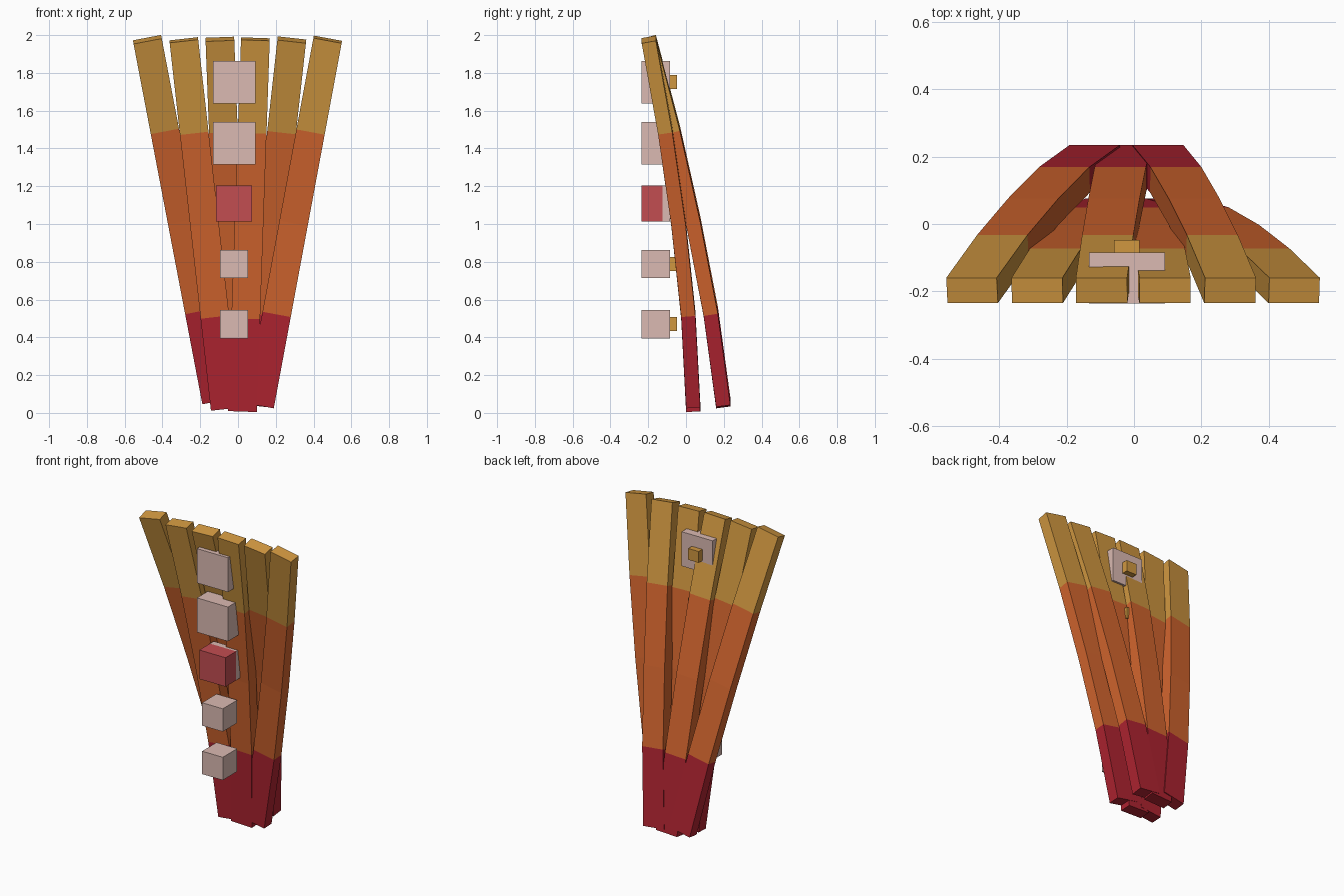
import bpy, bmesh
from mathutils import Vector

cube = bpy.data.objects.get("Cube")
if cube:
    bpy.data.objects.remove(cube, do_unlink=True)


def linear(c):
    c /= 255
    return c / 12.92 if c <= 0.04045 else ((c + 0.055) / 1.055) ** 2.4


def material(name, rgb):
    m = bpy.data.materials.new(name)
    col = [linear(c) for c in rgb] + [1]
    m.diffuse_color = col
    m.use_nodes = True
    m.node_tree.nodes["Principled BSDF"].inputs["Base Color"].default_value = col
    return m


RED = material("deep red", (174, 35, 48))
ORANGE = material("burnt orange", (210, 101, 46))
GOLD = material("gold", (208, 151, 64))
PALE = material("pale pink", (219, 186, 178))
GEM = material("rose red", (194, 77, 81))


def finish(bm, name, mats):
    bmesh.ops.recalc_face_normals(bm, faces=bm.faces)
    me = bpy.data.meshes.new(name)
    bm.to_mesh(me)
    bm.free()
    for m in mats:
        me.materials.append(m)
    ob = bpy.data.objects.new(name, me)
    bpy.context.collection.objects.link(ob)
    return ob


def box(name, mat, x, y, z):
    bm = bmesh.new()
    bmesh.ops.create_cube(bm, size=1)
    for v in bm.verts:
        v.co = [r[0] + (c + 0.5) * (r[1] - r[0]) for c, r in zip(v.co, (x, y, z))]
    return finish(bm, name, [mat])


# Curved slat: a rectangular section swept along a bent centre line
def slat(name, bottom, top, ys, width=0.152, thick=0.075):
    b, t = Vector((bottom[0], 0, bottom[1])), Vector((top[0], 0, top[1]))
    axis = (t - b).normalized()
    side = Vector((axis.z, 0, -axis.x))
    length = (t - b).length
    n = len(ys) - 1
    bm = bmesh.new()
    rings = []
    for i, y in enumerate(ys):
        lo, hi = max(i - 1, 0), min(i + 1, n)
        slope = (ys[hi] - ys[lo]) / ((hi - lo) * length / n)
        depth = Vector((0, 1, 0)) - axis * slope   # section stays square to the bend
        mid = b.lerp(t, i / n) + Vector((0, y, 0))
        rings.append([bm.verts.new(mid + side * sx * width / 2 + depth * sy * thick / 2)
                      for sx, sy in ((-1, -1), (1, -1), (1, 1), (-1, 1))])
    bm.faces.new(rings[0]).material_index = 0
    bm.faces.new(rings[-1]).material_index = 2
    # Bands: red foot, orange middle, gold tip
    for i in range(n):
        for k in range(4):
            j = (k + 1) % 4
            f = bm.faces.new((rings[i][k], rings[i][j], rings[i + 1][j], rings[i + 1][k]))
            f.material_index = (0, 1, 1, 2)[i]
    return finish(bm, name, [RED, ORANGE, GOLD])


# Fan of six slats, alternating between a back and a front layer
BACK = (0.197, 0.131, 0.038, -0.07, -0.197)
FRONT = (0.038, 0.012, -0.04, -0.11, -0.197)
bottoms = [(-0.115, 0.065), (-0.068, 0.022), (-0.022, 0.032),
           (0.024, 0.009), (0.07, 0.045), (0.115, 0.04)]
tops = [(-0.48, 1.977), (-0.287, 1.974), (-0.096, 1.979),
        (0.092, 1.979), (0.285, 1.975), (0.475, 1.977)]
for i, (b, t) in enumerate(zip(bottoms, tops)):
    slat(f"slat_{i + 1}", b, t, FRONT if i % 2 else BACK)

# Row of blocks up the front, each with a small gold peg behind
blocks = [(0.395, 0.545, 0.15), (0.713, 0.863, 0.15), (1.013, 1.203, 0.19),
          (1.315, 1.54, 0.225), (1.638, 1.863, 0.225)]
CX = -0.021
for i, (z0, z1, w) in enumerate(blocks):
    x = (CX - w / 2, CX + w / 2)
    front = -0.235
    if i == 2:   # middle block has a red front
        box("block_3_red_front", GEM, x, (-0.235, -0.125), (z0, z1))
        front = -0.125
    box(f"block_{i + 1}", PALE, x, (front, -0.085), (z0, z1))
    zc = (z0 + z1) / 2
    box(f"peg_{i + 1}", GOLD, (CX - 0.038, CX + 0.038), (-0.086, -0.047),
        (zc - 0.037, zc + 0.037))
